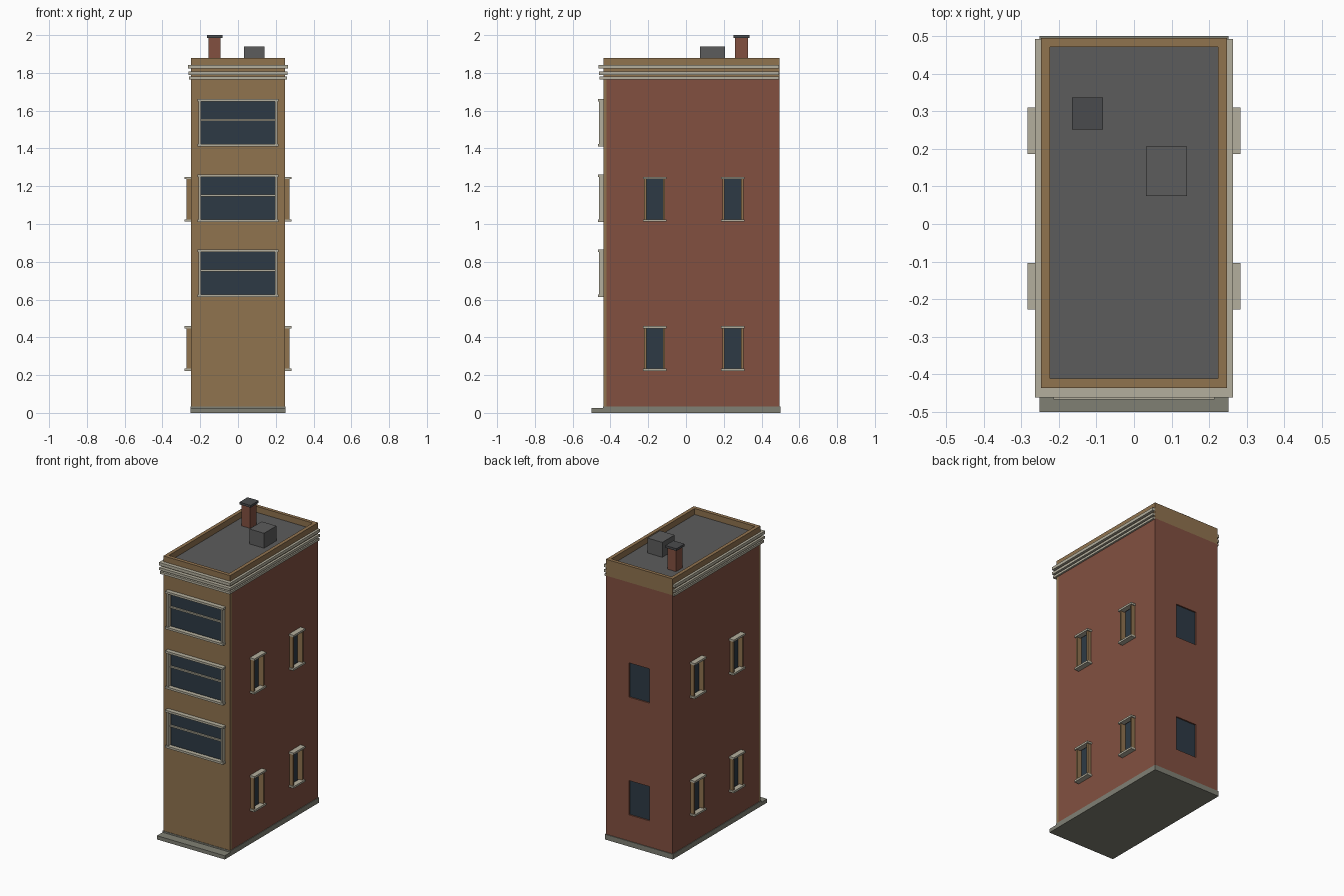
import bpy, bmesh

if "Cube" in bpy.data.objects:
    bpy.data.objects.remove(bpy.data.objects["Cube"])


def material(name, hexcode):
    def lin(c):
        return c / 12.92 if c <= 0.04045 else ((c + 0.055) / 1.055) ** 2.4
    m = bpy.data.materials.new(name)
    m.diffuse_color = [lin(int(hexcode[i:i + 2], 16) / 255) for i in (0, 2, 4)] + [1]
    m.use_nodes = True
    m.node_tree.nodes["Principled BSDF"].inputs["Base Color"].default_value = m.diffuse_color
    return m


BRICK = material("red brick", "825040")
TAN = material("tan brick", "90734F")
STONE = material("pale stone", "B4AF9D")
GLASS = material("dark glass", "2D3A45")
ROOF = material("roof grey", "5C5C5C")
PLINTH = material("plinth stone", "808074")
CAP = material("dark cap", "4A4B4D")


def boxes(name, mat, *spans):
    """One object of several boxes, each (x0, x1, y0, y1, z0, z1)."""
    bm = bmesh.new()
    for x0, x1, y0, y1, z0, z1 in spans:
        vs = bmesh.ops.create_cube(bm, size=1)["verts"]
        for v in vs:
            v.co = (x1 if v.co.x > 0 else x0, y1 if v.co.y > 0 else y0,
                    z1 if v.co.z > 0 else z0)
    me = bpy.data.meshes.new(name)
    bm.to_mesh(me)
    bm.free()
    me.materials.append(mat)
    ob = bpy.data.objects.new(name, me)
    bpy.context.collection.objects.link(ob)
    return ob


def cut(target, cutter):
    mod = target.modifiers.new("openings", 'BOOLEAN')
    mod.operation, mod.solver, mod.object = 'DIFFERENCE', 'EXACT', cutter
    cutter.hide_render = True
    cutter.hide_set(True)


W, FRONT, BACK = 0.248, -0.437, 0.495      # wall planes
DEPTH = 0.012                              # recess of the glass
ROOF_Z, TOP = 1.84, 1.88

# Plinth with a lower front step
boxes("plinth", PLINTH, (-0.252, 0.252, -0.44, 0.5, 0, 0.035))
boxes("front_step", PLINTH, (-0.252, 0.252, -0.5, -0.44, 0, 0.025))

# Walls
body = boxes("brick_walls", BRICK, (-W, W, -0.42, BACK, 0.03, 1.77))
front = boxes("front_wall", TAN, (-W, W, FRONT, -0.42, 0.03, 1.77))

# Roof slab and parapet
boxes("roof", ROOF, (-0.226, 0.226, -0.415, 0.475, 1.77, ROOF_Z))
boxes("parapet", TAN,
      (-W, W, FRONT, -0.412, 1.77, TOP), (-W, W, 0.472, BACK, 1.77, TOP),
      (-W, -0.224, -0.412, 0.472, 1.77, TOP), (0.224, W, -0.412, 0.472, 1.77, TOP))

# Cornice bands around the front and both sides
for i, (z0, z1, out) in enumerate([(1.765, 1.78, 0.012), (1.79, 1.807, 0.015),
                                   (1.822, 1.842, 0.016)]):
    x = W + out
    boxes(f"cornice_band_{i + 1}", STONE,
          (-x, x, FRONT - out - 0.009, FRONT, z0, z1),
          (-x, -W, FRONT, 0.492, z0, z1), (W, x, FRONT, 0.492, z0, z1))

# Wide front windows
holes = []
for i, z0 in enumerate((0.613, 1.01, 1.41)):
    z1 = z0 + 0.253
    holes.append((-0.198, 0.198, FRONT - 0.1, FRONT + DEPTH, z0 + 0.006, z1 - 0.006))
    boxes(f"front_glass_{i + 1}", GLASS,
          (-0.198, 0.198, FRONT + DEPTH - 0.003, FRONT + DEPTH + 0.002, z0 + 0.006, z1 - 0.006))
    boxes(f"front_window_frame_{i + 1}", STONE,
          (-0.215, 0.215, -0.467, FRONT, z1 - 0.014, z1),
          (-0.215, 0.215, -0.467, FRONT, z0, z0 + 0.014),
          (-0.208, -0.196, -0.46, FRONT, z0 + 0.014, z1 - 0.014),
          (0.196, 0.208, -0.46, FRONT, z0 + 0.014, z1 - 0.014))
    zm = z0 + 0.14
    boxes(f"front_window_bar_{i + 1}", STONE,
          (-0.198, 0.198, FRONT - 0.003, FRONT + DEPTH, zm - 0.005, zm + 0.005))
cut(front, boxes("front_opening_cutter", TAN, *holes))

# Framed windows on both sides
holes = []
for s, side in ((1, "right"), (-1, "left")):
    def span(a, b):
        return min(s * a, s * b), max(s * a, s * b)
    n = 0
    for z0 in (0.222, 1.012):
        for yc in (-0.166, 0.248):
            n += 1
            z1 = z0 + 0.238
            holes.append((*span(W - DEPTH, W + 0.1), yc - 0.045, yc + 0.045,
                          z0 + 0.006, z1 - 0.006))
            boxes(f"{side}_glass_{n}", GLASS,
                  (*span(W - DEPTH - 0.002, W - DEPTH + 0.003), yc - 0.045, yc + 0.045,
                   z0 + 0.006, z1 - 0.006))
            boxes(f"{side}_window_jambs_{n}", TAN,
                  *[(*span(W - DEPTH, 0.273), yc + a, yc + b, z0 + 0.012, z1 - 0.012)
                    for a, b in ((-0.056, -0.044), (0.044, 0.056))])
            boxes(f"{side}_window_head_and_sill_{n}", STONE,
                  *[(*span(W, 0.283), yc - 0.062, yc + 0.062, a, a + 0.013)
                    for a in (z0, z1 - 0.013)])

# Plain recessed windows at the back
for i, z0 in enumerate((0.21, 1.0)):
    holes.append((-0.077, 0.077, BACK - DEPTH, BACK + 0.1, z0, z0 + 0.23))
    boxes(f"back_glass_{i + 1}", GLASS,
          (-0.077, 0.077, BACK - DEPTH - 0.002, BACK - DEPTH + 0.003, z0, z0 + 0.23))
cut(body, boxes("wall_opening_cutter", BRICK, *holes))

# Chimney and roof box
boxes("chimney", BRICK, (-0.155, -0.092, 0.26, 0.327, ROOF_Z, 1.985))
boxes("chimney_cap", CAP, (-0.165, -0.082, 0.251, 0.337, 1.985, 2.0))
boxes("roof_vent_box", ROOF, (0.032, 0.141, 0.075, 0.206, ROOF_Z, 1.94))
